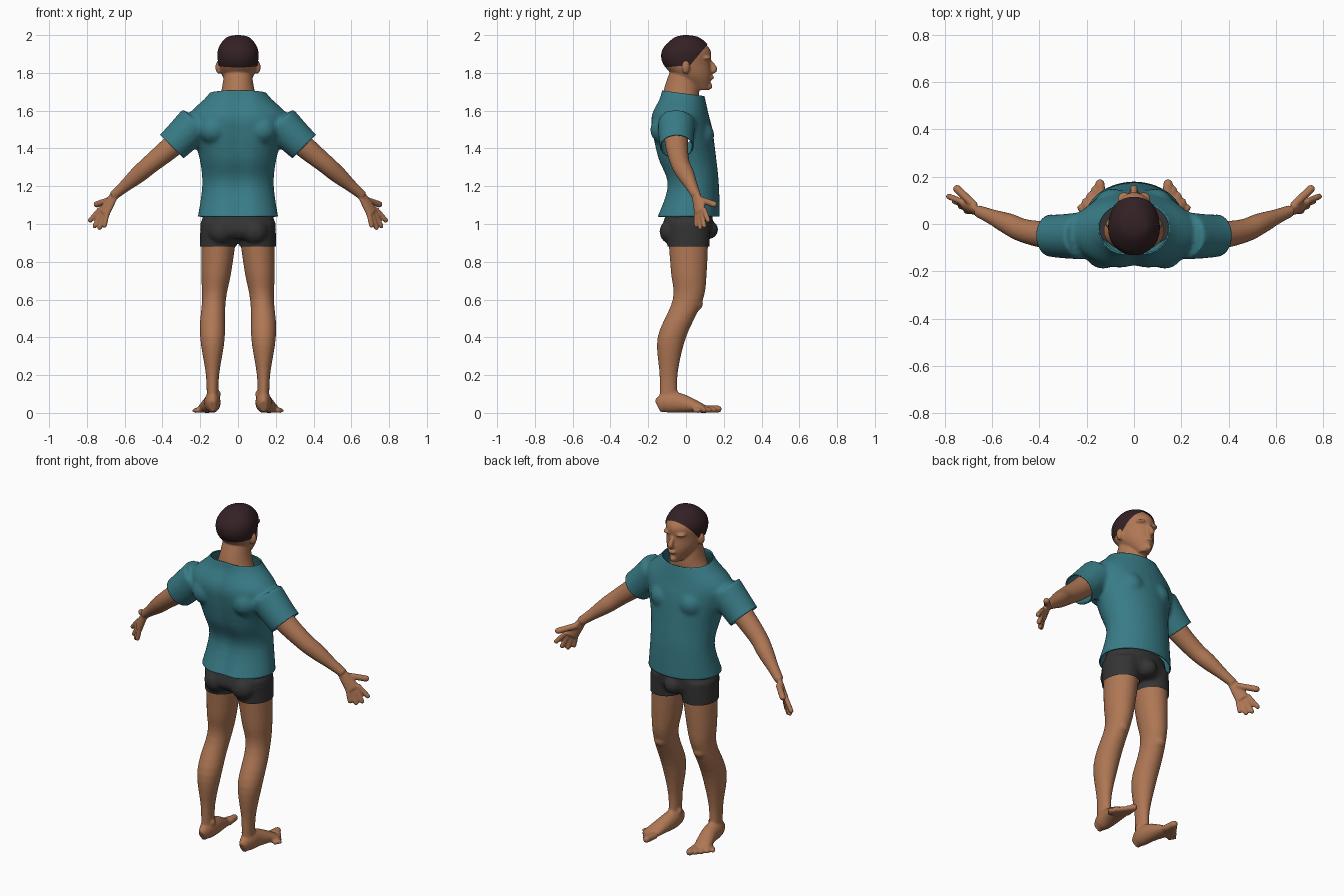
import bpy, bmesh, math
from mathutils import Vector, Matrix

default_cube = bpy.data.objects.get("Cube")
if default_cube:
    bpy.data.objects.remove(default_cube, do_unlink=True)


def material(name, red, green, blue):
    mat = bpy.data.materials.new(name)
    mat.use_nodes = True
    mat.diffuse_color = (red, green, blue, 1)
    shader = next(node for node in mat.node_tree.nodes if node.type == 'BSDF_PRINCIPLED')
    shader.inputs["Base Color"].default_value = mat.diffuse_color
    return mat


skin = material("brown skin", .43, .185, .09)
teal_cloth = material("teal cloth", .04, .2, .24)
dark_cloth = material("charcoal cloth", .034, .034, .034)
dark_hair = material("dark brown hair", .034, .015, .018)


def spline(rows, steps=5):
    """Smooth curve through the given tuples."""
    rows = [Vector(row) for row in rows]
    curve = []
    for before, start, end, after in zip(rows[:1] + rows, rows, rows[1:], rows[2:] + rows[-1:]):
        for step in range(steps):
            t = step / steps
            middle = start.lerp(end, t)
            first = before.lerp(start, t + 1).lerp(middle, (t + 1) / 2)
            second = middle.lerp(end.lerp(after, t - 1), t / 2)
            curve.append(first.lerp(second, t))
    return curve + rows[-1:]


def circle(count=32):
    angles = [math.tau * i / count for i in range(count)]
    return [(math.cos(angle), math.sin(angle)) for angle in angles]


def skin_rings(bm, rings):
    rings = [[bm.verts.new(point) for point in ring] for ring in rings]
    for lower, upper in zip(rings, rings[1:]):
        for i in range(len(lower)):
            bm.faces.new((lower[i - 1], lower[i], upper[i], upper[i - 1]))
    bm.faces.new(rings[0])
    bm.faces.new(rings[-1])


def stack(bm, rows, centre=lambda z: 0, taper=0, groove=0, pad=0):
    """Level ovals, each given by height, half width, back and front."""
    rings = []
    for z, half, back, front in spline(rows):
        ring = []
        for c, s in circle():
            x = (half + pad) * c * (1 - taper * s)
            y = (back + front) / 2 + ((front - back) / 2 + pad) * s
            if s < 0:
                y += groove * math.exp(-(x / .05) ** 2)
            ring.append((centre(z) + x, y, z + pad))
        rings.append(ring)
    skin_rings(bm, rings)


def tube(bm, points, side, across=lambda p: p.w, pad=0):
    """Ovals along a path of x, y, z and radius towards the side."""
    path = spline(points)
    rings = []
    for before, point, after in zip(path[:1] + path, path, path[1:] + path[-1:]):
        along = (after - before).xyz.normalized()
        u = Vector(side)
        u = (u - along * u.dot(along)).normalized()
        v = along.cross(u)
        rings.append([point.xyz + u * c * (point.w + pad) + v * s * (across(point) + pad)
                      for c, s in circle()])
    skin_rings(bm, rings)


def ball(bm, x, y, z, radius, tall=1):
    matrix = Matrix.Translation((x, y, z)) @ Matrix.Diagonal((1, 1, tall, 1))
    bmesh.ops.create_icosphere(bm, subdivisions=3, radius=radius, matrix=matrix)


def digit(bm, base, tip, radius):
    """Finger or toe with a rounded end."""
    end = tip - (tip - base).normalized() * radius
    tube(bm, [(*base, radius), (*end, radius)], (0, 0, 1))
    ball(bm, *end, radius)


def fuse(name, bm, mat, voxel, rounds=2):
    """Mirror the parts and melt them into one smooth surface."""
    bmesh.ops.recalc_face_normals(bm, faces=bm.faces)
    mesh = bpy.data.meshes.new(name)
    bm.to_mesh(mesh)
    bm.free()
    obj = bpy.data.objects.new(name, mesh)
    bpy.context.collection.objects.link(obj)
    obj.modifiers.new("mirror", 'MIRROR').use_mirror_merge = False
    remesh = obj.modifiers.new("remesh", 'REMESH')
    remesh.mode, remesh.voxel_size = 'VOXEL', voxel
    obj.modifiers.new("smooth", 'SMOOTH').iterations = rounds
    depsgraph = bpy.context.evaluated_depsgraph_get()
    obj.data = bpy.data.meshes.new_from_object(obj.evaluated_get(depsgraph))
    obj.modifiers.clear()
    bpy.data.meshes.remove(mesh)
    obj.data.materials.clear()
    obj.data.materials.append(mat)
    obj.data.shade_smooth()
    return obj


def trim(obj, point, normal, region=lambda centre: True):
    """Cut off what lies beyond a plane, within a region."""
    bm = bmesh.new()
    bm.from_mesh(obj.data)
    faces = [face for face in bm.faces if region(face.calc_center_median())]
    edges = {edge for face in faces for edge in face.edges}
    verts = {vert for face in faces for vert in face.verts}
    bmesh.ops.bisect_plane(bm, geom=[*faces, *edges, *verts], plane_co=point,
                           plane_no=normal, clear_outer=True)
    bm.to_mesh(obj.data)
    bm.free()


# Head with face, ears and neck
skull = [(1.71, .03, .05, .12), (1.78, .08, -.06, .135), (1.85, .1, -.12, .13),
         (1.92, .1, -.12, .13), (1.98, .06, -.06, .07), (1.995, .01, -.01, .01)]
bm = bmesh.new()
stack(bm, skull, taper=.14)
stack(bm, [(1.6, .13, -.12, .06), (1.7, .09, -.12, .07), (1.82, .07, -.08, .05)])
tube(bm, [(0, .12, 1.87, .01), (0, .15, 1.82, .016), (0, .13, 1.81, .015)], (1, 0, 0))
ball(bm, 0, .125, 1.775, .025, tall=.5)
ball(bm, 0, .12, 1.73, .02)
ball(bm, .04, .105, 1.88, .03, tall=.4)
ball(bm, .1, 0, 1.83, .02, tall=1.8)
fuse("head", bm, skin, voxel=.006)

# Close-cropped hair, trimmed along the nape and the hairline
bm = bmesh.new()
stack(bm, skull, taper=.14, pad=.005)
hair = fuse("hair", bm, dark_hair, voxel=.008)
trim(hair, (0, 0, 1.84), (0, .1, -1))
trim(hair, (0, .03, 1.85), (0, 1.2, -1))

# Arms, with a flat palm, fanned fingers and a thumb
arm = [(.22, -.05, 1.54, .07), (.34, -.05, 1.42, .06), (.46, -.03, 1.32, .05),
       (.53, 0, 1.26, .045), (.6, .03, 1.2, .032), (.66, .055, 1.15, .025)]
bm = bmesh.new()
tube(bm, arm, (0, 1, 0))
tube(bm, [(.65, .05, 1.16, .025), (.71, .075, 1.06, .04)], (1, 1, .4),
     across=lambda p: p.w * .3 + .008)
for finger in range(4):
    t = finger / 3
    knuckle = Vector((.73, .095, 1.08)).lerp(Vector((.69, .055, 1.065)), t)
    fingertip = Vector((.79, .12, 1.01)).lerp(Vector((.71, .055, .98)), t)
    fingertip.z -= .025 * math.sin(math.pi * t)
    digit(bm, knuckle, fingertip, .013)
digit(bm, Vector((.67, .075, 1.13)), Vector((.76, .16, 1.1)), .017)
fuse("arms", bm, skin, voxel=.006)


# Legs and feet
def leg_centre(z):
    return .135 - .08 * max(z - .5, 0)


leg = [(.05, .03, -.14, -.04), (.2, .035, -.14, -.045), (.4, .065, -.15, 0),
       (.6, .063, -.07, .09), (.75, .08, -.08, .11), (1, .096, -.1, .12)]
bm = bmesh.new()
stack(bm, leg, leg_centre)
ball(bm, .13, .05, .58, .04)
ball(bm, .11, -.09, .1, .02)
tube(bm, [(.135, -.15, .035, .02), (.135, -.1, .055, .04), (.14, -.02, .05, .045),
          (.17, .1, .02, .05)], (1, 0, 0), across=lambda p: p.z)
for toe in range(5):
    t = toe / 4
    radius = .02 - .007 * math.sqrt(t)
    base = Vector((.136 + .07 * t, .1 - .06 * t, radius))
    digit(bm, base, base + Vector((.01 + .02 * t, .09 - .05 * t, 0)), radius)
fuse("legs", bm, skin, voxel=.008)

# Shorts follow the thighs and hips
bm = bmesh.new()
stack(bm, leg, leg_centre, pad=.008)
stack(bm, [(.92, .18, -.11, .12), (.97, .2, -.14, .14), (1.07, .18, -.11, .14)], groove=.015)
ball(bm, .09, -.07, .96, .07)
ball(bm, 0, .12, .97, .05)
shorts = fuse("shorts", bm, dark_cloth, voxel=.01)
trim(shorts, (0, 0, .88), (0, 0, -1))

# Shirt with sleeves around the arms, opened at waist, collar and cuffs
bm = bmesh.new()
stack(bm, [(1, .22, -.18, .18), (1.2, .19, -.11, .175), (1.35, .205, -.16, .16),
           (1.5, .25, -.19, .14), (1.58, .26, -.19, .12), (1.67, .17, -.15, .1),
           (1.75, .11, -.14, .08)], groove=.02)
tube(bm, arm[:3], (0, 1, 0), pad=.03)
ball(bm, .09, .07, 1.47, .08)
ball(bm, .13, -.11, 1.5, .08)
shirt = fuse("shirt", bm, teal_cloth, voxel=.012, rounds=5)
trim(shirt, (0, 0, 1.04), (0, 0, -1))
trim(shirt, (0, 0, 1.69), (0, .13, 1))
for side in (-1, 1):
    trim(shirt, (.35 * side, 0, 1.41), (side, 0, -1), lambda centre: centre.x * side > .26)
cloth = shirt.modifiers.new("cloth thickness", 'SOLIDIFY')
cloth.thickness = .007
